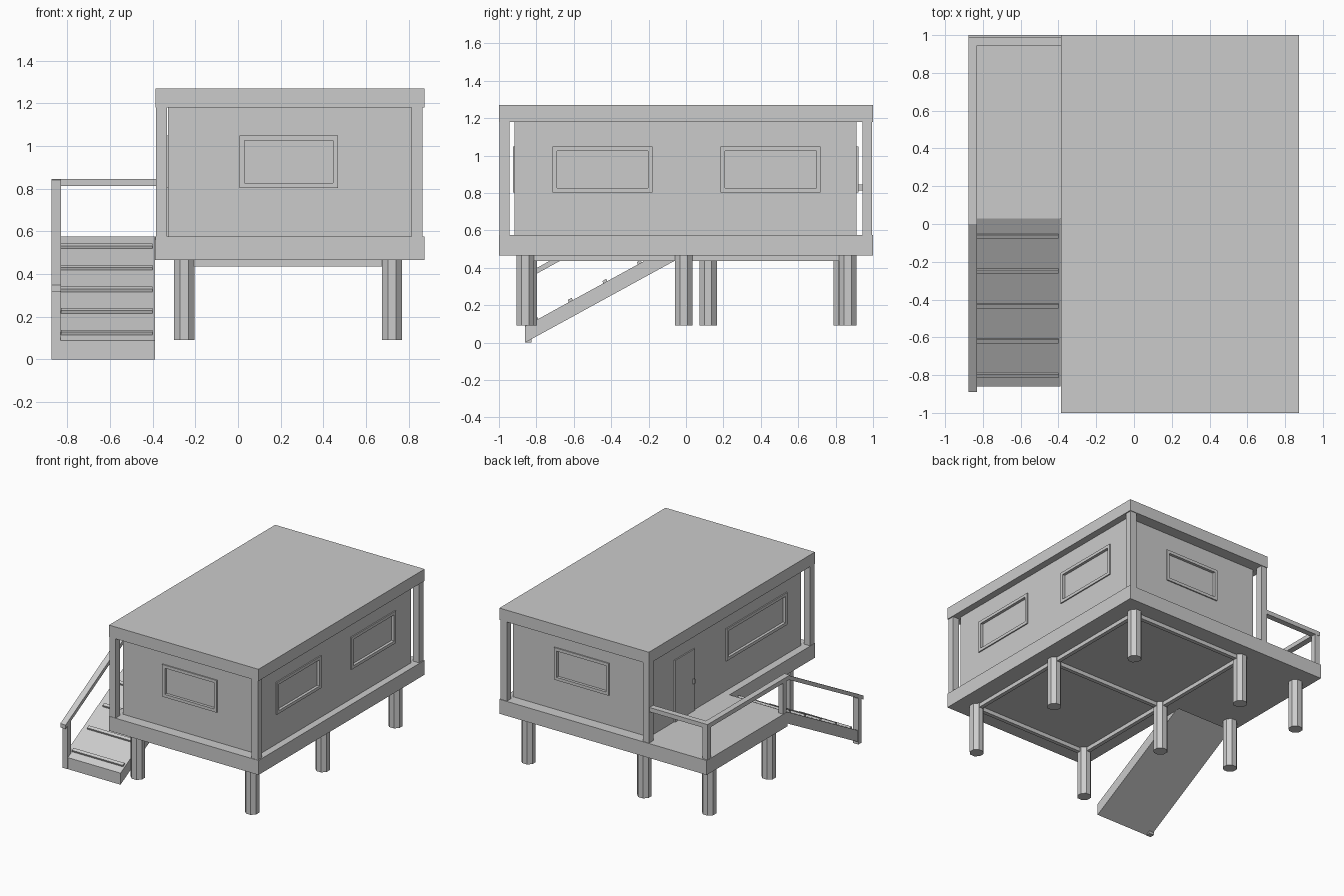
import bpy, bmesh
from math import pi

if "Cube" in bpy.data.objects:
    bpy.data.objects.remove(bpy.data.objects["Cube"])


def mesh_object(name, bm):
    bmesh.ops.recalc_face_normals(bm, faces=bm.faces)
    me = bpy.data.meshes.new(name)
    bm.to_mesh(me)
    bm.free()
    ob = bpy.data.objects.new(name, me)
    bpy.context.collection.objects.link(ob)
    return ob


def box(name, x, y, z):
    bm = bmesh.new()
    bmesh.ops.create_cube(bm, size=1)
    for v in bm.verts:
        v.co = [(a + b) / 2 + c * (b - a) for c, (a, b) in zip(v.co, (x, y, z))]
    return mesh_object(name, bm)


def side_profile(name, points, x0, x1):
    """Extrude a (y, z) outline along x."""
    bm = bmesh.new()
    face = bm.faces.new([bm.verts.new((x0, y, z)) for y, z in points])
    ext = bmesh.ops.extrude_face_region(bm, geom=[face])["geom"]
    bmesh.ops.translate(bm, vec=(x1 - x0, 0, 0),
                        verts=[g for g in ext if isinstance(g, bmesh.types.BMVert)])
    return mesh_object(name, bm)


# Roof, house floor and porch floor
box("roof", (-0.387, 0.873), (-1, 1), (1.18, 1.27))
box("house_floor", (-0.387, 0.873), (-1, 1), (0.465, 0.575))
box("porch_floor", (-0.875, -0.387), (0.03, 1), (0.465, 0.575))

# House body
X0, X1, Y0, Y1 = -0.328, 0.82, -0.917, 0.912
body = box("house_walls", (X0, X1), (Y0, Y1), (0.575, 1.18))


def window(name, axis, wall, out, a, b, z0=0.803, z1=1.048, t=0.023):
    """Raised frame on a wall plus a shallow recess for the pane."""
    def part(n, u, z, d0, d1):
        d = tuple(sorted((wall + out * d0, wall + out * d1)))
        return box(n, u, d, z) if axis == "y" else box(n, d, u, z)
    for n, u, z in (("bottom", (a, b), (z0, z0 + t)), ("top", (a, b), (z1 - t, z1)),
                    ("side_a", (a, a + t), (z0 + t, z1 - t)),
                    ("side_b", (b - t, b), (z0 + t, z1 - t))):
        part(f"{name}_frame_{n}", u, z, 0, 0.009)
    cutter = part(name + "_cutter", (a + t, b - t), (z0 + t, z1 - t), -0.012, 0.03)
    cutter.hide_render = True
    cutter.display_type = "WIRE"
    m = body.modifiers.new(name, "BOOLEAN")
    m.object = cutter
    m.solver = "EXACT"


window("front_window", "y", Y0, -1, 0.008, 0.468)
window("back_window", "y", Y1, 1, 0.008, 0.468)
window("right_window_front", "x", X1, 1, -0.713, -0.18)
window("right_window_back", "x", X1, 1, 0.185, 0.72)
window("left_window", "x", X0, -1, -0.74, -0.01)

# Door and handle
box("door", (X0 - 0.009, X0), (0.37, 0.61), (0.575, 1.045))
box("door_handle", (X0 - 0.025, X0 - 0.009), (0.392, 0.406), (0.79, 0.825))

# Corner posts carrying the roof
for x in (-0.385, 0.813):
    for y in (-0.997, 0.943):
        box("corner_post", (x, x + 0.052), (y, y + 0.052), (0.575, 1.18))

# Octagonal stilts
for x, y in ((0.722, -0.86), (0.722, -0.012), (0.722, 0.865),
             (-0.252, -0.845), (-0.252, -0.012), (-0.252, 0.86),
             (-0.78, 0.118), (-0.78, 0.835)):
    bpy.ops.mesh.primitive_cylinder_add(vertices=8, radius=0.051, depth=0.375,
                                        location=(x, y, 0.2775), rotation=(0, 0, pi / 8))
    bpy.context.object.name = "stilt"

# Beams below the floor
for x in (0.722, -0.252):
    box("long_beam", (x - 0.015, x + 0.015), (-0.85, 0.86), (0.435, 0.465))
for y in (-0.85, -0.012, 0.86):
    box("cross_beam", (-0.237, 0.707), (y - 0.015, y + 0.015), (0.435, 0.465))

# Entry ramp with cleats
S = 0.555
side_profile("ramp", [(-0.86, 0), (-0.86, 0.088), (0.03, 0.575), (0.03, 0.487)], -0.87, -0.388)
for i in range(5):
    y = -0.81 + i * 0.1845
    z = 0.088 + (y + 0.86) * 0.547
    side_profile("ramp_cleat", [(y, z - 0.005), (y - 0.006, z + 0.012),
                                (y + 0.014, z + 0.023), (y + 0.022, z + 0.007)], -0.83, -0.4)

# Porch railing
RX = (-0.875, -0.83)
box("porch_rail_side", RX, (0.0, 0.99), (0.812, 0.845))
box("porch_rail_back", (-0.83, -0.385), (0.945, 0.99), (0.812, 0.845))
for y in (0.035, 0.947):
    box("porch_rail_post", (-0.873, -0.832), (y, y + 0.041), (0.575, 0.812))

# Ramp handrail
side_profile("ramp_handrail", [(-0.89, 0.318), (-0.89, 0.348), (0.01, 0.845), (0.01, 0.812)], *RX)
box("ramp_rail_post", (-0.875, -0.832), (-0.862, -0.825), (0, 0.35))
